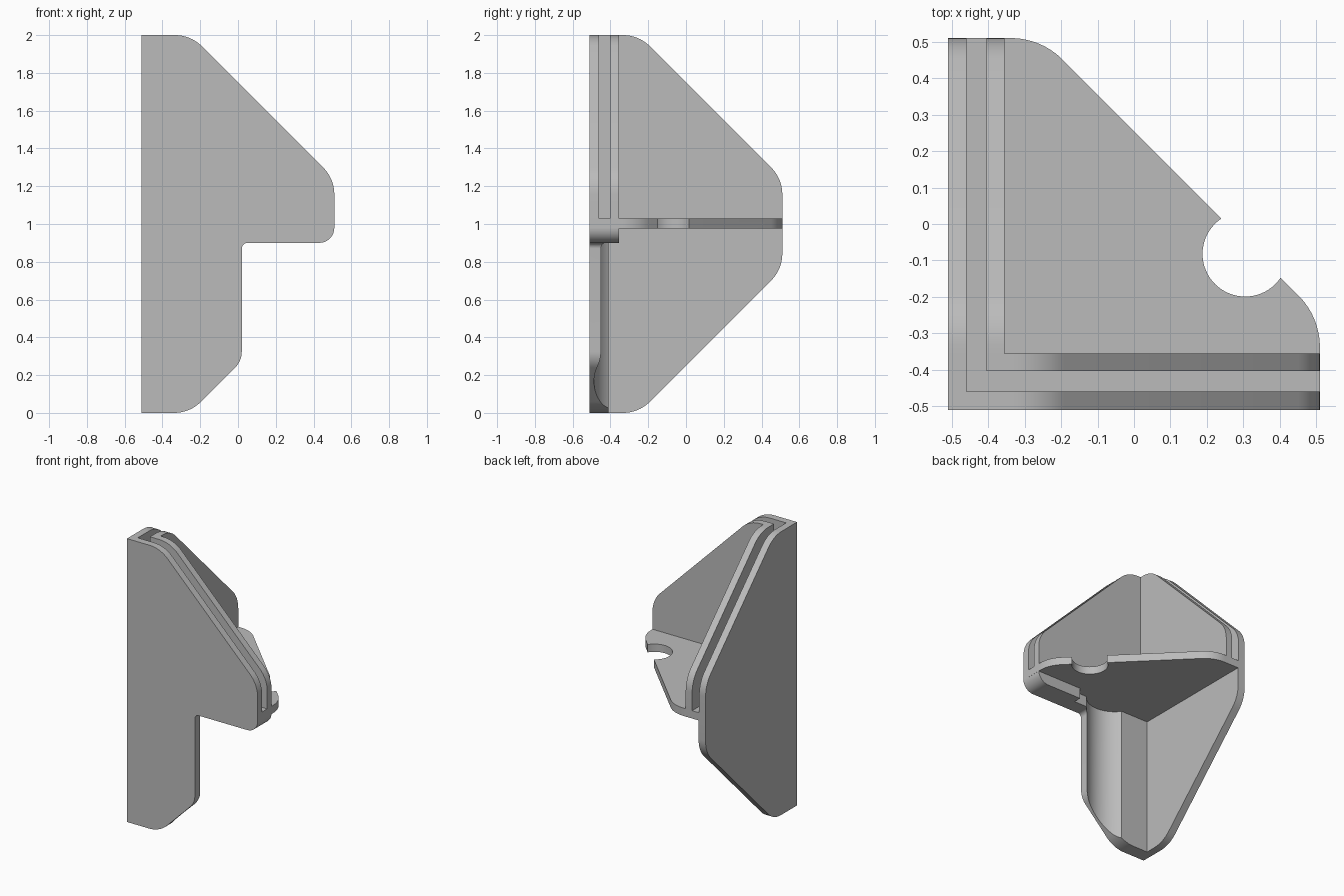
import bpy, bmesh, math
from mathutils import Vector

if "Cube" in bpy.data.objects:
    bpy.data.objects.remove(bpy.data.objects["Cube"])

grey = bpy.data.materials.new("plain grey")
grey.use_nodes = True
colour = (0.5, 0.5, 0.5, 1)
grey.diffuse_color = colour
grey.node_tree.nodes["Principled BSDF"].inputs["Base Color"].default_value = colour

E = 0.51      # half width of the bracket
IN = -0.355   # inner face of the double walls
R = 0.2       # main corner radius


def rounded(points, steps=8):
    """Turn (u, v, radius) corners into a filleted outline."""
    out = []
    for i, (u, v, r) in enumerate(points):
        p = Vector((u, v))
        if r == 0:
            out.append(p)
            continue
        a = (Vector(points[i - 1][:2]) - p).normalized()
        b = (Vector(points[(i + 1) % len(points)][:2]) - p).normalized()
        half = a.angle(b) / 2
        centre = p + (a + b).normalized() * r / math.sin(half)
        start = p + a * r / math.tan(half) - centre
        end = p + b * r / math.tan(half) - centre
        sweep = start.angle_signed(end)
        for k in range(steps + 1):
            t = -sweep * k / steps
            c, s = math.cos(t), math.sin(t)
            out.append(centre + Vector((start.x * c - start.y * s,
                                        start.x * s + start.y * c)))
    return out


def prism(name, outline, axis, low, high):
    """Extrude a 2D outline along an axis."""
    place = {"x": lambda u, v, w: (w, u, v),
             "y": lambda u, v, w: (u, w, v),
             "z": lambda u, v, w: (u, v, w)}[axis]
    bm = bmesh.new()
    face = bm.faces.new([bm.verts.new(place(p[0], p[1], low)) for p in outline])
    top = bmesh.ops.extrude_face_region(bm, geom=[face])["geom"]
    move = place(0, 0, high - low)
    bmesh.ops.translate(bm, vec=move, verts=[g for g in top if isinstance(g, bmesh.types.BMVert)])
    bmesh.ops.recalc_face_normals(bm, faces=bm.faces)
    mesh = bpy.data.meshes.new(name)
    bm.to_mesh(mesh)
    bm.free()
    mesh.materials.append(grey)
    ob = bpy.data.objects.new(name, mesh)
    bpy.context.collection.objects.link(ob)
    return ob


def box(name, x, y, z):
    return prism(name, [(x[0], y[0]), (x[1], y[0]), (x[1], y[1]), (x[0], y[1])], "z", *z)


def cylinder(name, x, y, r, z, sides=64):
    ring = [(x + r * math.cos(math.tau * i / sides),
             y + r * math.sin(math.tau * i / sides)) for i in range(sides)]
    return prism(name, ring, "z", *z)


# Front wall with the narrow lower leg
bracket = prism("corner_bracket", rounded([
    (-E, 0, 0), (-0.255, 0, R), (0.02, 0.275, 0.12), (0.02, 0.9, 0.03),
    (E, 0.9, 0.08), (E, 1.24, R), (-0.25, 2, R), (-E, 2, 0)]), "y", -E, IN)

# Side wall and horizontal shelf
side_wall = prism("side_wall", rounded([
    (-E, 0, 0), (-0.25, 0, R), (E, 0.76, R),
    (E, 1.24, R), (-0.25, 2, R), (-E, 2, 0)]), "x", -E, IN)
shelf = prism("shelf", rounded([
    (-E, -E, 0), (E, -E, 0), (E, -0.255, R), (-0.255, E, R), (-E, E, 0)]),
    "z", 0.975, 1.03)

# Cutters: two panel slots, underside hollow, finger channel, shelf hole
cutters = [
    box("front_slot", (-0.46, 1), (-0.46, -0.403), (1.03, 3)),
    box("side_slot", (-0.46, -0.405), (-0.46, 1), (1.03, 3)),
    box("underside_hollow", (-0.455, 0.16), (-0.41, 1), (-1, 0.975)),
    cylinder("leg_channel", -0.09, -0.302, 0.185, (-1, 0.975)),
    cylinder("shelf_hole", 0.305, -0.082, 0.117, (0.5, 1.5)),
]

for ob, operation in ([(side_wall, "UNION"), (shelf, "UNION")]
                      + [(c, "DIFFERENCE") for c in cutters]):
    mod = bracket.modifiers.new(ob.name, "BOOLEAN")
    mod.object, mod.operation, mod.solver = ob, operation, "EXACT"
    ob.hide_render = True

# Bake the booleans and remove the helpers
bpy.context.view_layer.objects.active = bracket
bracket.select_set(True)
for mod in list(bracket.modifiers):
    bpy.ops.object.modifier_apply(modifier=mod.name)
for ob in [side_wall, shelf] + cutters:
    bpy.data.objects.remove(ob)

bpy.ops.object.shade_smooth_by_angle(angle=math.radians(25))
